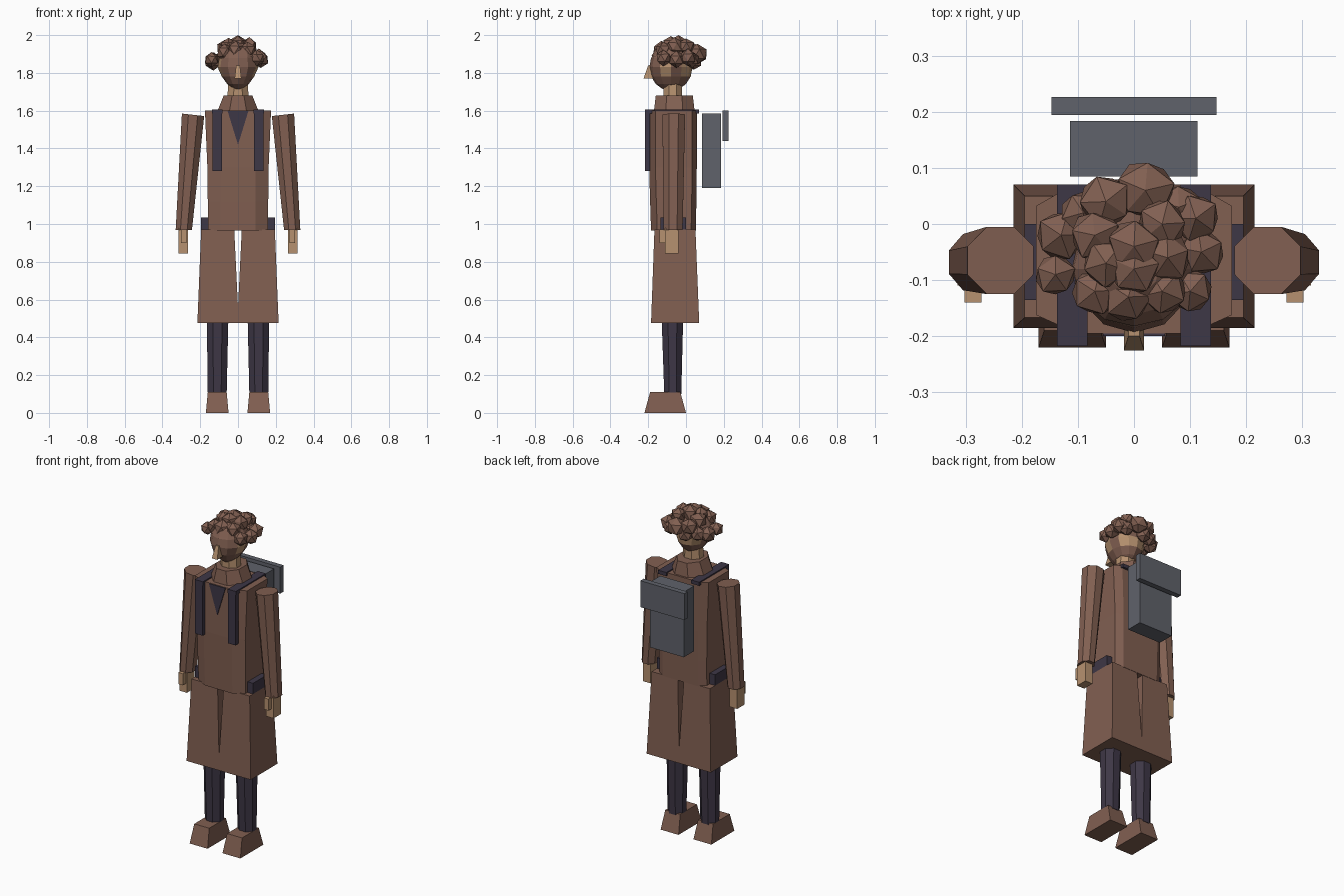
import bpy, bmesh, math, random
from mathutils import Vector

random.seed(4)
cube = bpy.data.objects.get("Cube")
if cube:
    bpy.data.objects.remove(cube, do_unlink=True)


def material(name, r, g, b):
    m = bpy.data.materials.new(name)
    m.use_nodes = True
    m.diffuse_color = (r, g, b, 1)
    m.node_tree.nodes["Principled BSDF"].inputs["Base Color"].default_value = (r, g, b, 1)
    return m


brown = material("warm brown", .22, .115, .083)
skin = material("tan skin", .47, .285, .16)
navy = material("dark navy", .048, .038, .061)
slate = material("slate grey", .115, .122, .145)


def finish(name, bm, *mats):
    bmesh.ops.recalc_face_normals(bm, faces=bm.faces)
    me = bpy.data.meshes.new(name)
    bm.to_mesh(me)
    bm.free()
    for m in mats:
        me.materials.append(m)
    ob = bpy.data.objects.new(name, me)
    bpy.context.collection.objects.link(ob)
    return ob


def loft(name, rings, mat, side=1):
    """Skin a stack of point rings and cap both ends."""
    bm = bmesh.new()
    rows = [[bm.verts.new((p[0] * side, p[1], p[2])) for p in ring] for ring in rings]
    n = len(rows[0])
    for a, b in zip(rows, rows[1:]):
        for i in range(n):
            j = (i + 1) % n
            bm.faces.new((a[i], a[j], b[j], b[i]))
    bm.faces.new(rows[0])
    bm.faces.new(rows[-1])
    return finish(name, bm, mat)


def rect(x0, x1, y0, y1, z):
    return [(x0, y0, z), (x1, y0, z), (x1, y1, z), (x0, y1, z)]


def box(name, x, y, z, mat, side=1):
    return loft(name, [rect(*x, *y, z[0]), rect(*x, *y, z[1])], mat, side)


def ngon(cx, cy, rx, ry, z, n=8, tilt=0):
    angles = [math.tau * (i + .5) / n for i in range(n)]
    k = 1 / math.cos(math.pi / n)
    return [(cx + rx * k * math.cos(a), cy + ry * k * math.sin(a),
             z + tilt * rx * math.cos(a)) for a in angles]


# Mirrored limbs, coat skirt halves, straps and hip pouches
for side, tag in ((1, "left"), (-1, "right")):
    loft(tag + "_shoe", [rect(.05, .17, -.22, 0, 0),
                         rect(.06, .16, -.19, -.03, .11)], brown, side)
    loft(tag + "_leg", [ngon(.11, -.07, .05, .045, .1),
                        ngon(.108, -.072, .057, .057, .5)], navy, side)
    loft(tag + "_coat_skirt", [rect(-.004, .215, -.185, .07, .475),
                               rect(.02, .195, -.167, .05, .97)], brown, side)
    loft(tag + "_sleeve", [ngon(.287, -.068, .043, .05, .967),
                           ngon(.238, -.065, .059, .06, 1.578, tilt=.12)], brown, side)
    box(tag + "_hand", (.265, .315, ), (-.11, -.04), (.845, .98), skin, side)
    box(tag + "_thumb", (.272, .302), (-.14, -.11), (.9, .97), skin, side)
    box(tag + "_hip_pouch", (.14, .195), (-.135, 0), (.97, 1.035), navy, side)
    box(tag + "_strap_front", (.085, .135), (-.217, -.19), (1.28, 1.6), navy, side)
    box(tag + "_strap_top", (.083, .137), (-.217, .07), (1.585, 1.607), navy, side)


# Coat body with chamfered corners
def coat_ring(w, front, back, z):
    half = [(.58 * w, front), (w, front + .033), (w, back - .025), (.75 * w, back)]
    return [(x, y, z) for x, y in half] + [(-x, y, z) for x, y in reversed(half)]


loft("coat_body", [coat_ring(.158, -.185, .052, .965), coat_ring(.16, -.19, .055, 1.12),
                   coat_ring(.162, -.195, .057, 1.3), coat_ring(.175, -.195, .057, 1.6)], brown)
loft("coat_collar", [ngon(0, -.062, .11, .108, 1.595),
                     ngon(0, -.062, .076, .098, 1.68)], brown)
loft("neck", [ngon(0, -.07, .058, .05, 1.65), ngon(0, -.07, .05, .05, 1.76)], skin)

# Shirt showing at the open neck
loft("shirt_front", [[(-.055, y, 1.598), (.055, y, 1.598), (0, y, 1.42)]
                     for y in (-.2, -.193)], navy)

# Backpack
box("backpack", (-.114, .113), (.085, .184), (1.19, 1.585), slate)
box("backpack_flap", (-.147, .147), (.194, .226), (1.44, 1.6), slate)

# Head, narrowing to the chin, with bare patches at the sides
centre = Vector((0, -.08, 1.83))
bm = bmesh.new()
bmesh.ops.create_uvsphere(bm, u_segments=12, v_segments=8, radius=1)
for v in bm.verts:
    taper = 1 - .35 * max(0, -v.co.z)
    v.co = centre + Vector((v.co.x * .108 * taper, v.co.y * .114, v.co.z * .125))
for f in bm.faces:
    c = f.calc_center_median()
    if 1.78 < c.z < 1.88 and (c.y > -.04 or -.13 < c.y < -.09):
        f.material_index = 1
finish("head", bm, brown, skin)

# Nose
loft("nose", [rect(-.018, .018, -.225, -.17, 1.77),
              rect(-.01, .01, -.2, -.17, 1.84)], skin)

# Hair cap
bm = bmesh.new()
bmesh.ops.create_uvsphere(bm, u_segments=12, v_segments=8, radius=1)
for v in bm.verts:
    v.co = centre + Vector((v.co.x * .117, v.co.y * .116, v.co.z * .135))
bmesh.ops.bisect_plane(bm, geom=bm.verts[:] + bm.edges[:] + bm.faces[:],
                       plane_co=(0, -.08, 1.865), plane_no=(0, .25, 1), clear_inner=True)
finish("hair_cap", bm, brown)

# Curls, given by centre and size in hundredths
curls = [(2, 6, 190, 5.7), (-5, 4, 191, 5), (-13, -2, 186, 4.7), (-14, -9, 187, 4),
         (12, -5, 187, 4.5), (11, 1, 188, 4.6), (10, -12, 188, 4.2), (5, -12, 192, 4.5),
         (-1, -13, 192, 4.8), (-7, -12, 191, 4.6), (0, -4, 195, 5), (-5, -7, 194, 4.6),
         (6, -6, 194, 4.6), (-7, -2, 193, 4.8), (5, 0, 194, 4.6), (0, -8, 195, 4.8),
         (-9, 2, 187, 4.4), (8, 3, 187, 4.4), (-3, 4, 186, 4.5)]
bm = bmesh.new()
for x, y, z, r in curls:
    made = bmesh.ops.create_icosphere(bm, subdivisions=1, radius=r / 100)["verts"]
    turn = random.uniform(0, math.tau)
    for v in made:
        p = v.co * random.uniform(.92, 1.08)
        v.co = Vector((p.x * math.cos(turn) - p.y * math.sin(turn),
                       p.x * math.sin(turn) + p.y * math.cos(turn), p.z))
        v.co += Vector((x, y, z)) / 100
        v.co.z = min(v.co.z, 2)
finish("hair_curls", bm, brown)
